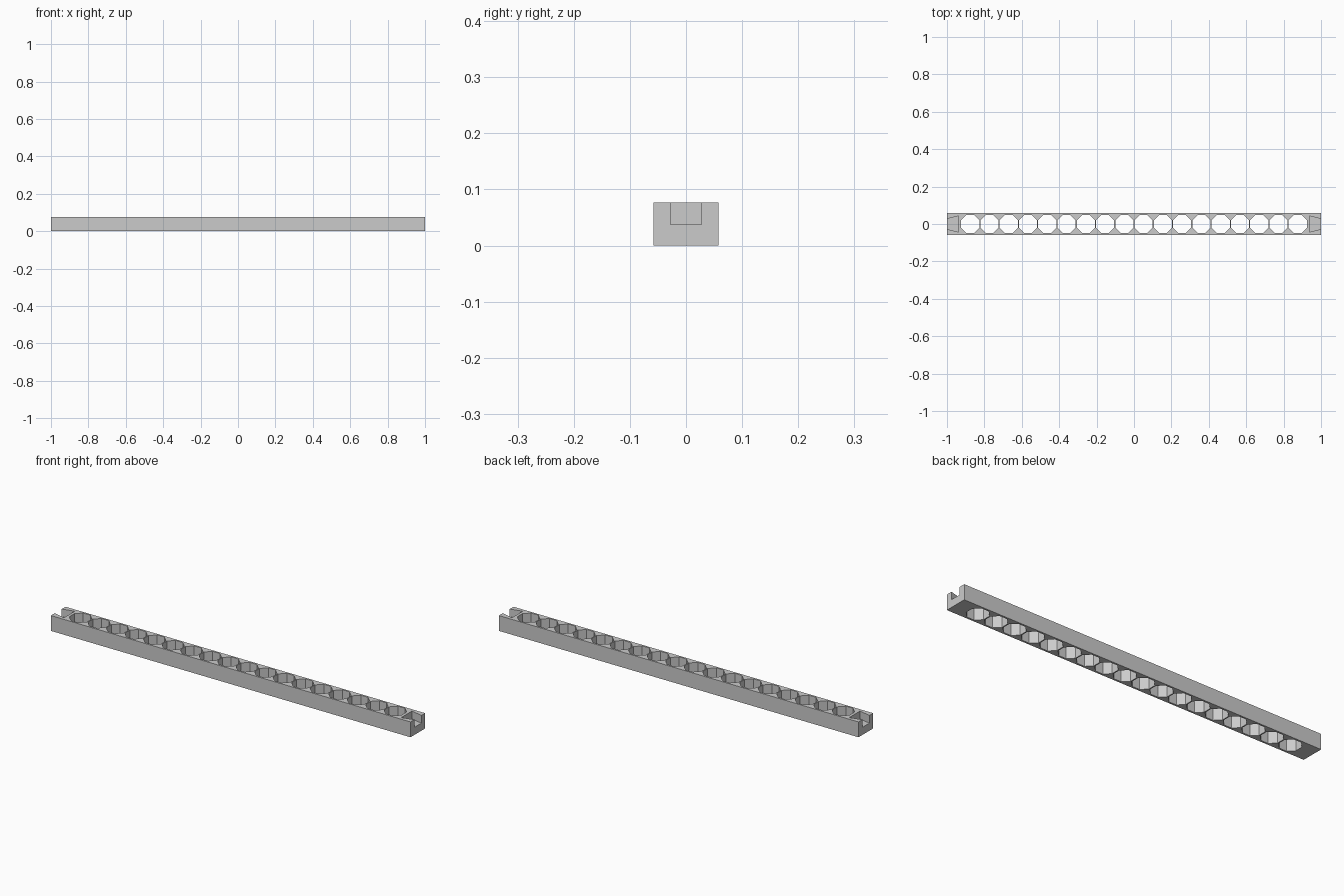
import bpy
import bmesh
import math

cube = bpy.data.objects.get("Cube")
if cube:
    bpy.data.objects.remove(cube, do_unlink=True)

LENGTH, WIDTH, HEIGHT = 2.0, 0.116, 0.077
HOLES, PITCH, HOLE_FLATS = 18, 0.103, 0.097
SLOT_DEPTH, SLOT_FLOOR = 0.062, 0.038
SLOT_MOUTH, SLOT_BACK = 0.0275, 0.043

grey = bpy.data.materials.new("Light grey")
grey.use_nodes = True
grey.diffuse_color = (0.6, 0.6, 0.6, 1)
grey.node_tree.nodes["Principled BSDF"].inputs["Base Color"].default_value = grey.diffuse_color


def add_prism(bm, outline, z0, z1):
    """Closed prism from a flat outline."""
    base = bm.faces.new([bm.verts.new((x, y, z0)) for x, y in outline])
    result = bmesh.ops.extrude_face_region(bm, geom=[base])
    verts = [v for v in result["geom"] if isinstance(v, bmesh.types.BMVert)]
    bmesh.ops.translate(bm, verts=verts, vec=(0, 0, z1 - z0))


def make_object(name, prisms):
    bm = bmesh.new()
    for outline, z0, z1 in prisms:
        add_prism(bm, outline, z0, z1)
    bmesh.ops.recalc_face_normals(bm, faces=bm.faces)
    mesh = bpy.data.meshes.new(name)
    bm.to_mesh(mesh)
    bm.free()
    mesh.materials.append(grey)
    obj = bpy.data.objects.new(name, mesh)
    bpy.context.collection.objects.link(obj)
    return obj


# Long rectangular bar
x, y = LENGTH / 2, WIDTH / 2
bar = make_object("perforated_bar", [([(-x, -y), (x, -y), (x, y), (-x, y)], 0, HEIGHT)])

# Row of octagonal through holes
radius = HOLE_FLATS / 2 / math.cos(math.pi / 8)
cuts = []
for i in range(HOLES):
    cx = (i - (HOLES - 1) / 2) * PITCH
    angles = [math.pi / 8 + k * math.pi / 4 for k in range(8)]
    octagon = [(cx + radius * math.cos(a), radius * math.sin(a)) for a in angles]
    cuts.append((octagon, -0.05, HEIGHT + 0.05))

# Dovetail slot in each end, continued past the end face
extra = 0.02
mouth = SLOT_MOUTH - extra * (SLOT_BACK - SLOT_MOUTH) / SLOT_DEPTH
for side in (-1, 1):
    back, front = side * (x - SLOT_DEPTH), side * (x + extra)
    dovetail = [(back, -SLOT_BACK), (front, -mouth), (front, mouth), (back, SLOT_BACK)]
    cuts.append((dovetail, SLOT_FLOOR, HEIGHT + 0.05))

cutter = make_object("hole_cutter", cuts)
cutter.hide_render = True

# Cut the openings, then discard the cutter
mod = bar.modifiers.new("Openings", "BOOLEAN")
mod.operation = "DIFFERENCE"
mod.solver = "EXACT"
mod.object = cutter
bpy.context.view_layer.objects.active = bar
bpy.ops.object.modifier_apply(modifier=mod.name)
bpy.data.objects.remove(cutter, do_unlink=True)
